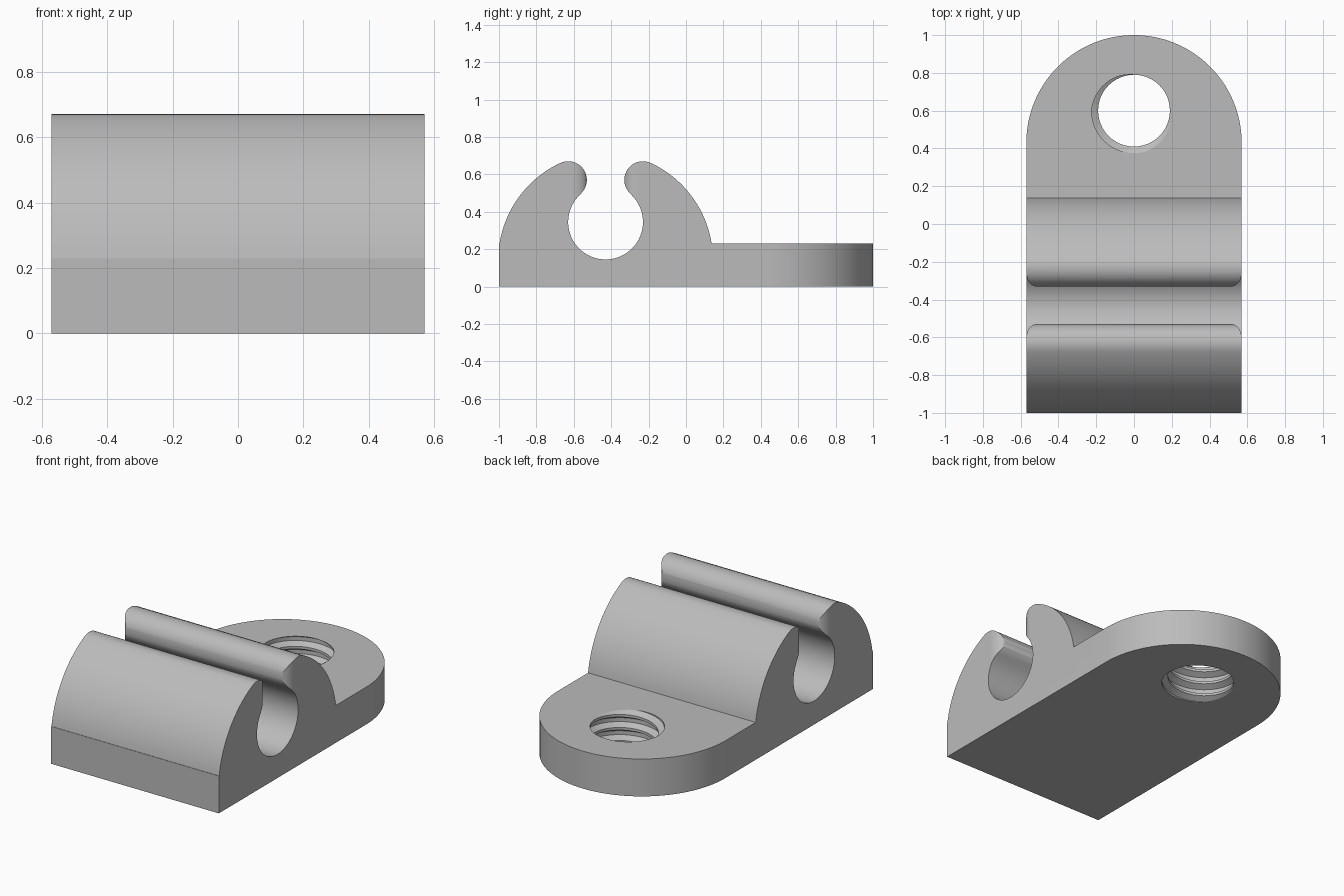
import bpy, bmesh
from math import sin, cos, pi, atan2, radians, hypot, tau
from mathutils import Vector

if "Cube" in bpy.data.objects:
    bpy.data.objects.remove(bpy.data.objects["Cube"])

grey = bpy.data.materials.new("light grey plastic")
grey.use_nodes = True
colour = (0.5, 0.5, 0.5, 1)
grey.diffuse_color = colour
grey.node_tree.nodes["Principled BSDF"].inputs["Base Color"].default_value = colour


def finish(name, bm):
    bmesh.ops.recalc_face_normals(bm, faces=bm.faces)
    mesh = bpy.data.meshes.new(name)
    bm.to_mesh(mesh)
    bm.free()
    mesh.materials.append(grey)
    obj = bpy.data.objects.new(name, mesh)
    bpy.context.collection.objects.link(obj)
    return obj


def prism(name, points, shift):
    """Extrude a closed outline of 3D points along shift."""
    bm = bmesh.new()
    face = bm.faces.new([bm.verts.new(p) for p in points])
    ext = bmesh.ops.extrude_face_region(bm, geom=[face])
    verts = [v for v in ext["geom"] if isinstance(v, bmesh.types.BMVert)]
    bmesh.ops.translate(bm, verts=verts, vec=Vector(shift))
    return finish(name, bm)


def arc(cx, cy, r, a, b, n, ry=None):
    ry = r if ry is None else ry
    return [(cx + r * cos(a + (b - a) * i / n), cy + ry * sin(a + (b - a) * i / n))
            for i in range(n + 1)]


def cut(obj, tool, operation):
    mod = obj.modifiers.new(operation, "BOOLEAN")
    mod.operation, mod.object, mod.solver = operation, tool, "EXACT"
    bpy.context.view_layer.objects.active = obj
    bpy.ops.object.modifier_apply(modifier=mod.name)
    bpy.data.objects.remove(tool)


# Clip dimensions, side profile measured from the clip axis
AXIS = -0.43
PLATE = 0.23
HALF = 0.57
dome_z, bore_z, bore_r = 0.14, 0.345, 0.2
lip_y, lip_z, lip_r = 0.2, 0.57, 0.1
dome_r = hypot(lip_y, lip_z - dome_z) + lip_r
lip_out = atan2(lip_z - dome_z, lip_y)
lip_in = atan2(bore_z - lip_z, -lip_y) + tau
bore_a = atan2(lip_z - bore_z, lip_y)

# Right half: dome, rounded lip, then half of the bore
start = atan2(PLATE - dome_z, HALF)
dome = arc(0, dome_z, dome_r, start, lip_out, 24)
lip = arc(lip_y, lip_z, lip_r, lip_out, lip_in, 20)[1:]
bore = arc(0, bore_z, bore_r, bore_a, -pi / 2, 24)[1:]
half = dome + lip + bore
mirrored = [(-y, z) for y, z in reversed(half[:-1])]
profile = [(1.6, 0), (1.6, PLATE)] + half + mirrored + [(-0.7, PLATE), (-0.7, 0)]
clip = prism("cable_clip", [(-0.7, y + AXIS, z) for y, z in profile], (1.4, 0, 0))

# Plan outline with the rounded mounting tab
outline = [(-HALF, -1), (HALF, -1)] + arc(0, 1 - HALF, HALF, 0, pi, 64)
cut(clip, prism("plan_outline", [(x, y, -0.2) for x, y in outline], (0, 0, 1.2)), "INTERSECT")

# Rounded corners at both ends of the slot
fx, fy, gap = 0.055, 0.075, 0.0995
corner = arc(HALF - fx, gap + fy, fx, -pi / 2, 0, 10, fy)
quarter = corner + [(0.7, gap + fy)]
slot = quarter + [(x, -y) for x, y in reversed(quarter)]
slot += [(-x, -y) for x, y in quarter] + [(-x, y) for x, y in reversed(quarter)]
cut(clip, prism("slot_cutter", [(x, y + AXIS, bore_z) for x, y in slot], (0, 0, 0.6)), "DIFFERENCE")

# Threaded screw hole, a helical strip closed by a fan at each end
PITCH, STEPS, TURNS = 0.08, 48, 6
hole_y, crest, root = 0.6, 0.19, 0.225
thread = [(0, crest), (0.2, crest), (0.45, root), (0.75, root)]
phase = PLATE - 0.6 * PITCH - PITCH * 235 / 360 - 4 * PITCH
bm = bmesh.new()
rows = []
for i in range(STEPS * TURNS + 1):
    a = tau * i / STEPS
    rows.append([bm.verts.new((r * cos(a), hole_y + r * sin(a), phase + PITCH * (i / STEPS + f)))
                 for f, r in thread])
for i in range(len(rows) - 1):
    for c in range(3):
        bm.faces.new((rows[i][c], rows[i + 1][c], rows[i + 1][c + 1], rows[i][c + 1]))
    if i + 1 + STEPS < len(rows):
        bm.faces.new((rows[i][3], rows[i + 1][3], rows[i + 1 + STEPS][0], rows[i + STEPS][0]))
middle = phase + PITCH * TURNS / 2
low = bm.verts.new((0, hole_y, phase - 0.05))
high = bm.verts.new((0, hole_y, phase + PITCH * (TURNS + 1) + 0.05))
for e in [e for e in bm.edges if e.is_boundary]:
    z = (e.verts[0].co.z + e.verts[1].co.z) / 2
    bm.faces.new((e.verts[0], e.verts[1], low if z < middle else high))
cut(clip, finish("thread_cutter", bm), "DIFFERENCE")

# Smooth curves with crisp edges
bpy.ops.object.select_all(action="DESELECT")
clip.select_set(True)
bpy.context.view_layer.objects.active = clip
bpy.ops.object.shade_smooth_by_angle(angle=radians(25))
